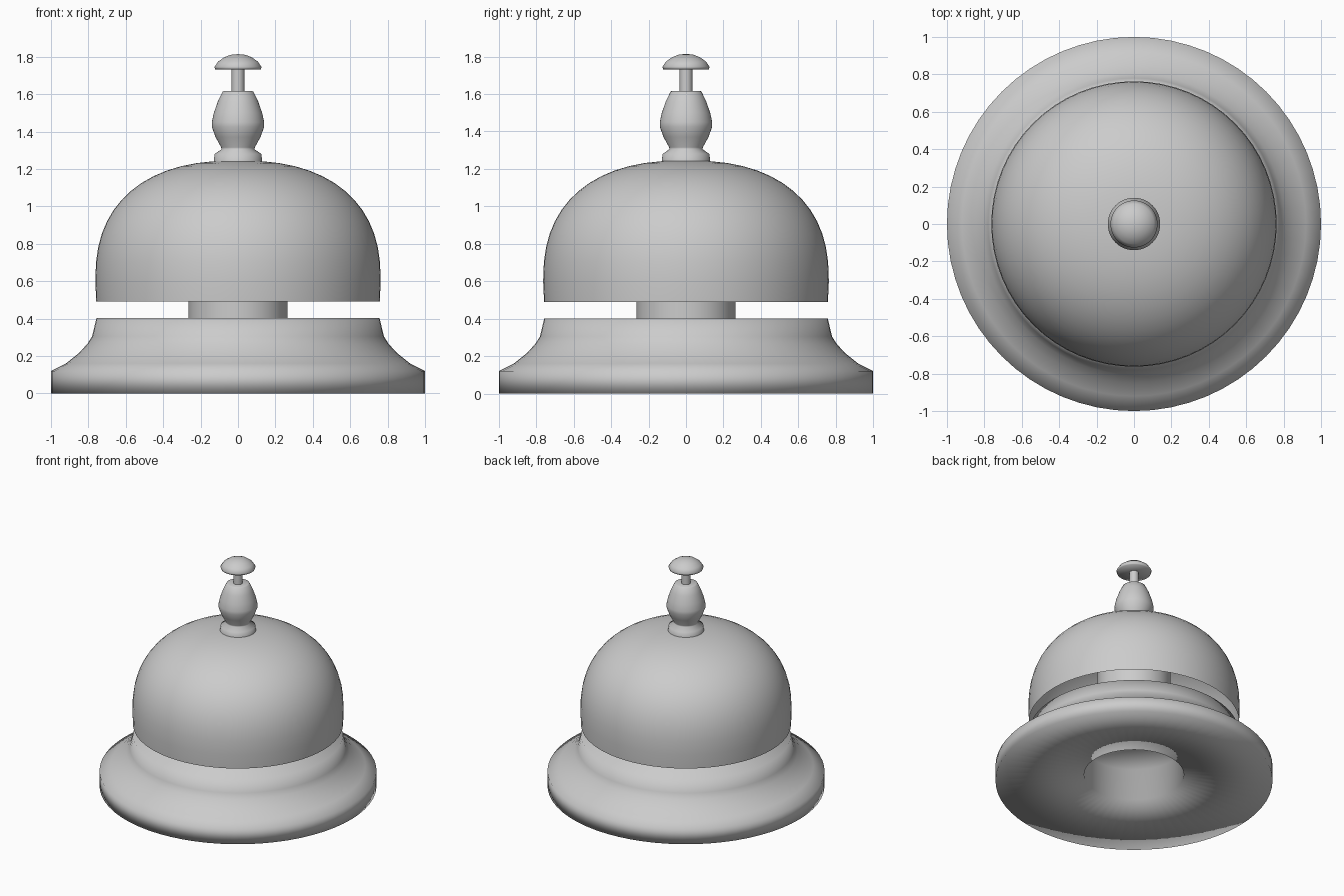
import bpy, bmesh, math

if "Cube" in bpy.data.objects:
    bpy.data.objects.remove(bpy.data.objects["Cube"])

SEG = 64


def lathe(name, profile, angle=180):
    """Spin an (r, z) profile around the z axis."""
    bm = bmesh.new()
    rings = []
    for r, z in profile:
        n = 1 if r < 1e-6 else SEG
        rings.append([bm.verts.new((r * math.cos(2 * math.pi * i / SEG),
                                    r * math.sin(2 * math.pi * i / SEG), z))
                      for i in range(n)])
    for a, b in zip(rings, rings[1:]):
        for i in range(SEG):
            j = (i + 1) % SEG
            if len(a) == 1:
                bm.faces.new((a[0], b[j], b[i]))
            elif len(b) == 1:
                bm.faces.new((a[i], a[j], b[0]))
            else:
                bm.faces.new((a[i], a[j], b[j], b[i]))
    bmesh.ops.recalc_face_normals(bm, faces=bm.faces)
    me = bpy.data.meshes.new(name)
    bm.to_mesh(me)
    bm.free()
    ob = bpy.data.objects.new(name, me)
    bpy.context.collection.objects.link(ob)
    bpy.ops.object.select_all(action='DESELECT')
    ob.select_set(True)
    bpy.context.view_layer.objects.active = ob
    bpy.ops.object.shade_smooth_by_angle(angle=math.radians(angle))
    return ob


# Flared base with a round recess in its underside
lathe("base", [(0, 0.30), (0.36, 0.30), (0.36, 0.05), (1.0, 0.0), (1.0, 0.12),
               (0.92, 0.16), (0.85, 0.216), (0.805, 0.265), (0.78, 0.305),
               (0.757, 0.402), (0, 0.402)])

# Central column carrying the bell
lathe("column", [(0.265, 0.40), (0.265, 1.21)])

# Thin open bell: straight lip below a superellipse dome
dome = [(0.758, 0.49)]
for k in range(15):
    t = math.pi / 2 * k / 14
    dome.append((0.763 * max(math.cos(t), 0) ** (2 / 2.4) if k < 14 else 0,
                 0.60 + 0.645 * math.sin(t) ** (2 / 2.4)))
lathe("bell", dome)

# Turned knob with collar
lathe("knob", [(0.13, 1.235), (0.125, 1.28), (0.088, 1.305), (0.09, 1.315),
               (0.12, 1.37), (0.14, 1.425), (0.14, 1.45), (0.129, 1.50), (0.108, 1.56),
               (0.083, 1.612), (0.075, 1.617), (0, 1.617)])

# Plunger stem and push button
lathe("plunger_stem", [(0.034, 1.60), (0.034, 1.74)])
lathe("push_button", [(0, 1.732), (0.122, 1.732), (0.126, 1.745), (0.107, 1.773),
                      (0.075, 1.796), (0.04, 1.81), (0, 1.814)])
